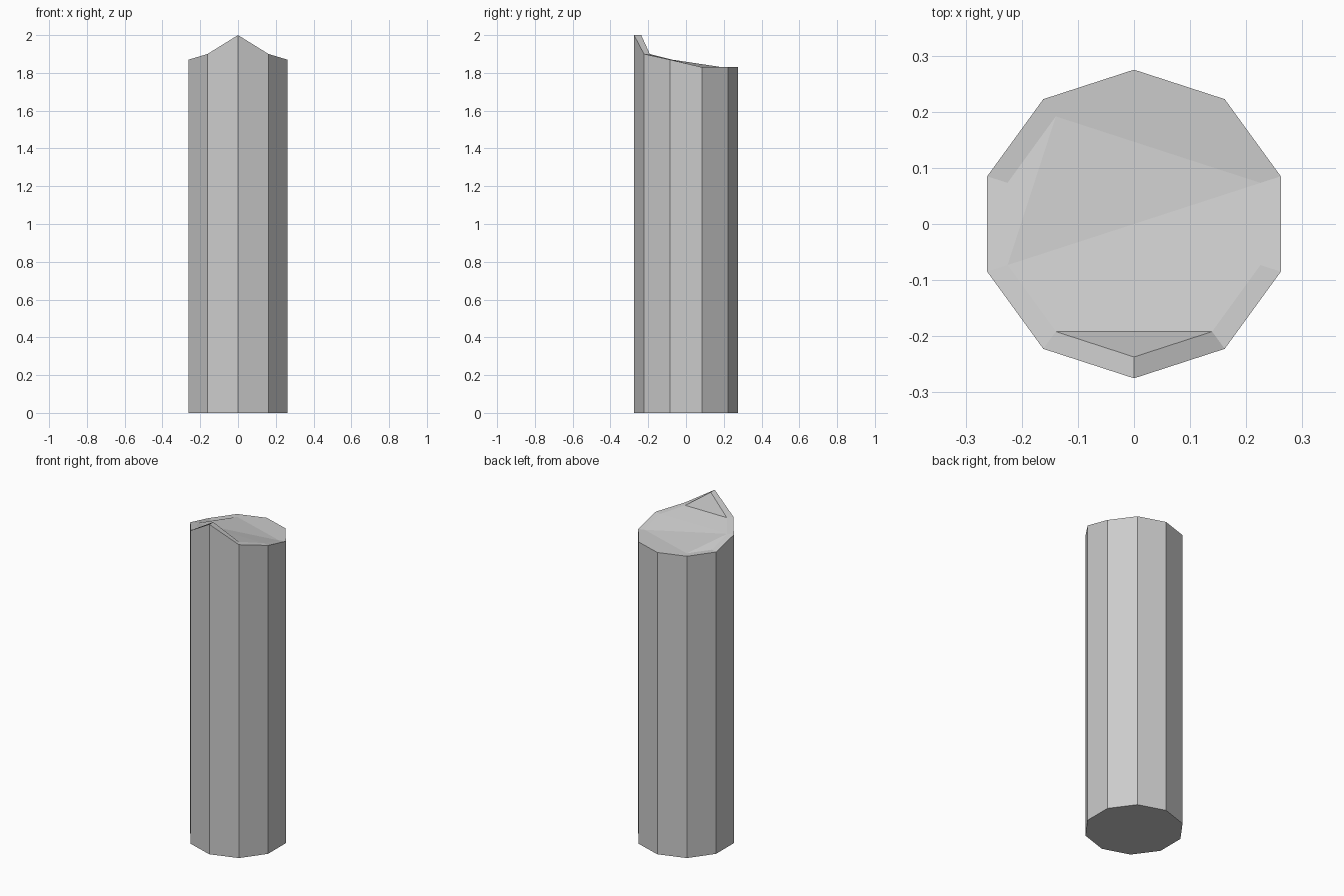
import bpy, bmesh
from math import sin, cos, radians

if "Cube" in bpy.data.objects:
    bpy.data.objects.remove(bpy.data.objects["Cube"])

# Rim height at each corner, front corner first, mirrored left/right
half = [2.0, 1.90, 1.87, 1.83, 1.83, 1.83]
heights = half + half[4:0:-1]
SIDES = 10
bm = bmesh.new()


def ring(radius, zs):
    verts = []
    for k, z in enumerate(zs):
        a = radians(-90 + 360 / SIDES * k)
        verts.append(bm.verts.new((radius * cos(a), radius * sin(a), z)))
    return verts


base = ring(0.275, [0] * SIDES)
rim = ring(0.275, heights)
inner = ring(0.237, heights)

# Side walls and the narrow top rim
for lower, upper in ((base, rim), (rim, inner)):
    for k in range(SIDES):
        n = (k + 1) % SIDES
        bm.faces.new((lower[k], lower[n], upper[n], upper[k]))

# Bottom cap
bm.faces.new(base[::-1])

# Back of the raised point, then the folded sloping top
for ids in ((0, 1, 9), (1, 2, 8, 9), (2, 3, 8), (3, 6, 8),
            (3, 4, 5, 6), (6, 7, 8)):
    bm.faces.new([inner[i] for i in ids])

bm.normal_update()
mesh = bpy.data.meshes.new("post")
bm.to_mesh(mesh)
bm.free()
post = bpy.data.objects.new("broken_post", mesh)
bpy.context.collection.objects.link(post)
